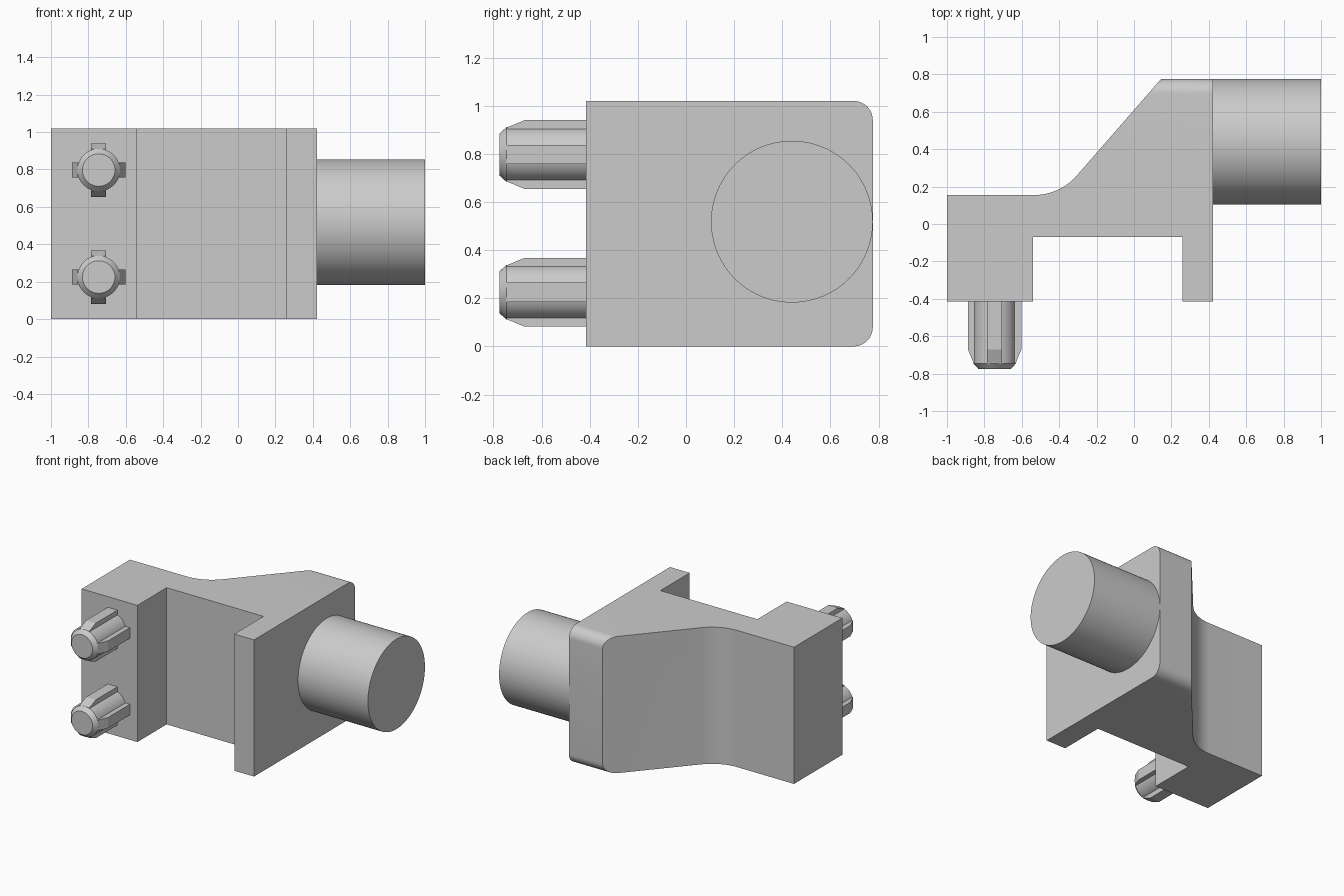
import bpy
import bmesh
import math
from mathutils import Matrix, Vector

cube = bpy.data.objects.get("Cube")
if cube:
    bpy.data.objects.remove(cube, do_unlink=True)

grey = bpy.data.materials.new("light_grey")
grey.use_nodes = True
COLOUR = (0.6, 0.6, 0.6, 1)
grey.diffuse_color = COLOUR
grey.node_tree.nodes["Principled BSDF"].inputs["Base Color"].default_value = COLOUR

HEIGHT, BACK, FRONT = 1.02, 0.776, -0.415


def add_object(name, bm):
    bmesh.ops.recalc_face_normals(bm, faces=bm.faces)
    mesh = bpy.data.meshes.new(name)
    bm.to_mesh(mesh)
    bm.free()
    mesh.materials.append(grey)
    obj = bpy.data.objects.new(name, mesh)
    bpy.context.collection.objects.link(obj)
    return obj


def smooth(obj):
    bpy.ops.object.select_all(action='DESELECT')
    obj.select_set(True)
    bpy.context.view_layer.objects.active = obj
    bpy.ops.object.shade_smooth_by_angle(angle=math.radians(25))


def prism(bm, points, direction):
    """Extrude a closed polygon of 3D points along a direction."""
    face = bm.faces.new([bm.verts.new(p) for p in points])
    new = bmesh.ops.extrude_face_region(bm, geom=[face])["geom"]
    verts = [v for v in new if isinstance(v, bmesh.types.BMVert)]
    bmesh.ops.translate(bm, verts=verts, vec=Vector(direction))


def arc(cx, cy, r, start, end, steps=10):
    angles = [math.radians(start + (end - start) * i / steps) for i in range(steps + 1)]
    return [(cx + r * math.cos(a), cy + r * math.sin(a)) for a in angles]


# Bracket: plan outline with a filleted slope, extruded upward
outline = [(-1, FRONT), (-0.54, FRONT), (-0.54, -0.07), (0.26, -0.07),
           (0.26, FRONT), (0.423, FRONT), (0.423, BACK), (0.145, BACK)]
outline += arc(-0.533, 0.455, 0.30, -41.2, -90, 14) + [(-1, 0.155)]
bm = bmesh.new()
prism(bm, [(x, y, 0) for x, y in outline], (0, 0, HEIGHT))
bracket = add_object("bracket", bm)

# Side outline that rounds the upper and lower back edges
R = 0.08
side = [(-0.6, -0.1), (0.3, -0.1), (0.3, 0), *arc(BACK - R, R, R, -90, 0),
        *arc(BACK - R, HEIGHT - R, R, 0, 90), (0.3, HEIGHT), (0.3, HEIGHT + 0.1),
        (-0.6, HEIGHT + 0.1)]
bm = bmesh.new()
prism(bm, [(-1.2, y, z) for y, z in side], (2.0, 0, 0))
cutter = add_object("rounding_cutter", bm)

bpy.context.view_layer.objects.active = bracket
mod = bracket.modifiers.new("round_back", 'BOOLEAN')
mod.operation = 'INTERSECT'
mod.solver = 'EXACT'
mod.object = cutter
bpy.ops.object.modifier_apply(modifier=mod.name)
bpy.data.objects.remove(cutter, do_unlink=True)
smooth(bracket)

# Round boss on the left side
bm = bmesh.new()
x0, x1 = 0.40, 1.0
bmesh.ops.create_cone(bm, cap_ends=True, segments=96, radius1=0.336, radius2=0.336, depth=x1 - x0,
                      matrix=Matrix.Translation(((x0 + x1) / 2, 0.44, 0.518))
                      @ Matrix.Rotation(math.pi / 2, 4, 'Y'))
smooth(add_object("boss", bm))

# Pegs: chamfered round core with four tapered ribs
CORE, TIP, HALF_RIB = 0.114, 0.087, 0.04
SHOULDER, END = -0.745, -0.775
for label, z in (("lower", 0.225), ("upper", 0.797)):
    place = Matrix.Translation((-0.745, 0, z))

    bm = bmesh.new()
    rings = []
    for r, y in ((CORE, -0.40), (CORE, SHOULDER), (TIP, END)):
        rings.append([bm.verts.new((px, y, pz)) for px, pz in arc(0, 0, r, 0, 360, 48)[:-1]])
    for a, b in zip(rings, rings[1:]):
        for i in range(48):
            j = (i + 1) % 48
            bm.faces.new((a[i], a[j], b[j], b[i]))
    bm.faces.new(rings[0])
    bm.faces.new(rings[-1])
    bm.transform(place)
    smooth(add_object(label + "_peg_core", bm))

    bm = bmesh.new()
    rib = [(0.05, -0.40), (0.143, -0.40), (0.143, -0.67), (0.112, SHOULDER), (0.05, SHOULDER)]
    for k in range(4):
        turn = Matrix.Rotation(k * math.pi / 2, 3, 'Y')
        prism(bm, [turn @ Vector((r, y, -HALF_RIB)) for r, y in rib],
              turn @ Vector((0, 0, 2 * HALF_RIB)))
    bm.transform(place)
    add_object(label + "_peg_ribs", bm)
